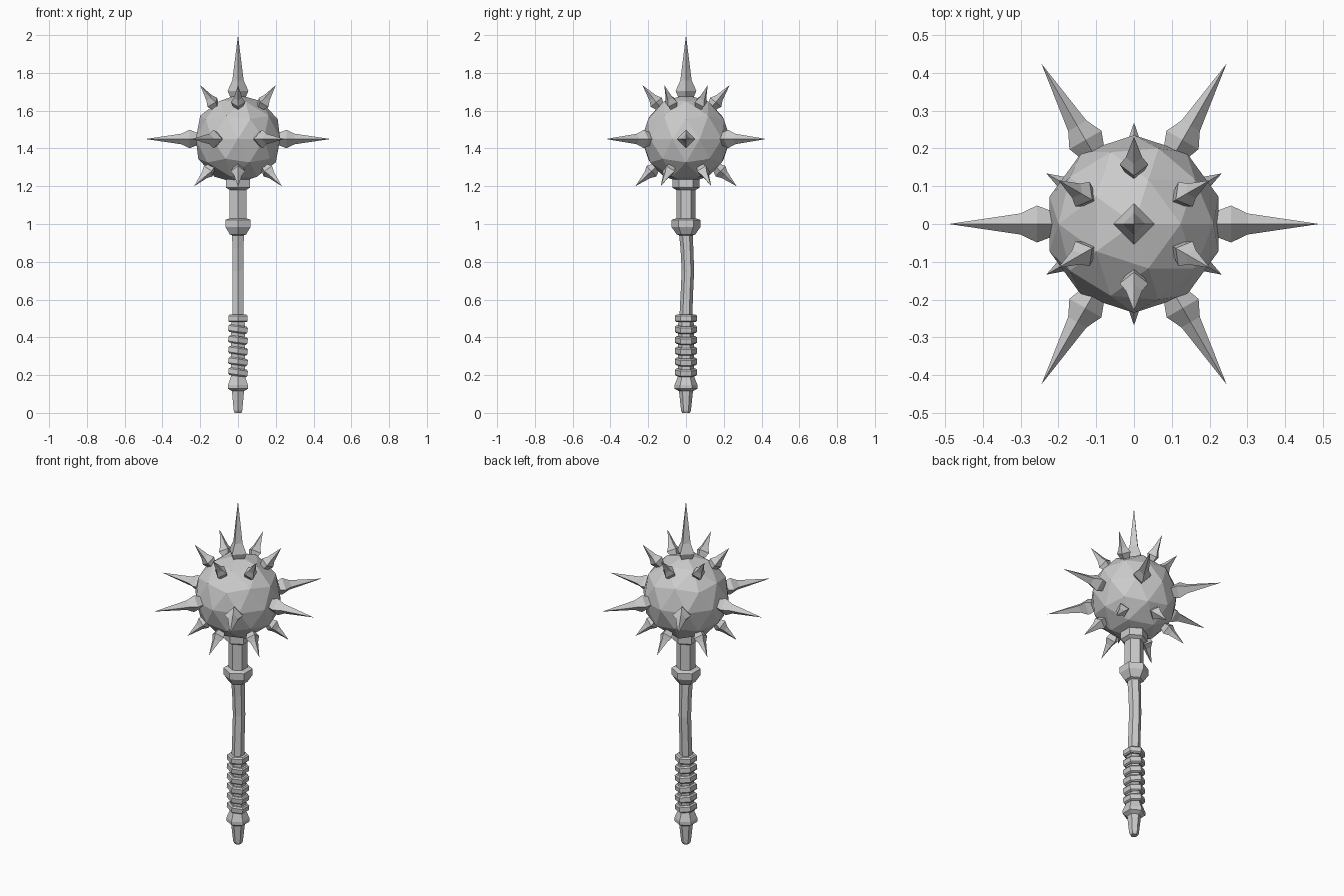
import bpy, bmesh, math
from mathutils import Matrix, Vector

if "Cube" in bpy.data.objects:
    bpy.data.objects.remove(bpy.data.objects["Cube"])

HEAD = Vector((0, 0, 1.45))


def lathe(name, profile, sides, phase=0.0, matrix=Matrix()):
    """Faceted turned solid; profile points are (radius, height[, y shift])."""
    bm = bmesh.new()
    rings = []
    for p in profile:
        r, z = p[0], p[1]
        dy = p[2] if len(p) > 2 else 0
        if r == 0:
            rings.append([bm.verts.new((0, dy, z))])
            continue
        angles = [phase + 2 * math.pi * i / sides for i in range(sides)]
        rings.append([bm.verts.new((r * math.cos(a), r * math.sin(a) + dy, z)) for a in angles])
    for a, b in zip(rings, rings[1:]):
        for i in range(sides):
            j = (i + 1) % sides
            if len(b) == 1:
                bm.faces.new((a[i], a[j], b[0]))
            else:
                bm.faces.new((a[i], a[j], b[j], b[i]))
    for ring in (rings[0], rings[-1]):
        if len(ring) > 2:
            bm.faces.new(ring)
    bmesh.ops.recalc_face_normals(bm, faces=bm.faces)
    bm.transform(matrix)
    mesh = bpy.data.meshes.new(name)
    bm.to_mesh(mesh)
    bm.free()
    obj = bpy.data.objects.new(name, mesh)
    bpy.context.collection.objects.link(obj)
    return obj


def spike(name, profile, azimuth, elevation):
    """Four-sided spike pointing out of the head centre."""
    m = (Matrix.Translation(HEAD) @ Matrix.Rotation(math.radians(azimuth), 4, 'Z')
         @ Matrix.Rotation(math.radians(90 - elevation), 4, 'Y'))
    lathe(name, profile, 4, 0, m)


# Faceted ball head
bpy.ops.mesh.primitive_ico_sphere_add(subdivisions=2, radius=0.235, location=HEAD)
bpy.context.object.name = "head"

# Spikes: one on top, six large around the middle, six small above and below
large = [(0.033, 0.19), (0.033, 0.215), (0.049, 0.257), (0.028, 0.30), (0, 0.49)]
top = [(0.04, 0.19), (0.04, 0.22), (0.055, 0.255), (0.03, 0.31), (0, 0.55)]
small = [(0.025, 0.19), (0.025, 0.22), (0.038, 0.25), (0.022, 0.28), (0, 0.367)]
spike("top_spike", top, 0, 90)
for k in range(6):
    spike(f"large_spike_{k}", large, 60 * k, 0)
    spike(f"upper_spike_{k}", small, 30 + 60 * k, 51)
    spike(f"lower_spike_{k}", small, 30 + 60 * k, -43)

# Hexagonal shaft with a slight bend, pommel, collars and head socket
SIX = math.pi / 6
shaft = [
    (0.02, 0), (0.026, 0.012), (0.037, 0.115), (0.061, 0.128), (0.061, 0.148),
    (0.044, 0.19), (0.042, 0.47), (0.034, 0.52), (0.033, 0.62, 0.004),
    (0.033, 0.75, 0.010), (0.034, 0.87, 0.005), (0.036, 0.94),
    (0.050, 0.945), (0.077, 0.985), (0.077, 1.022), (0.051, 1.03),
    (0.051, 1.18), (0.072, 1.192), (0.072, 1.235), (0.05, 1.26)]
lathe("shaft", shaft, 6, SIX)

# Grip: level top band and tilted wraps
band = [(0.051, -0.02), (0.059, -0.013), (0.059, 0.013), (0.051, 0.02)]
lathe("grip_top_band", band, 6, SIX, Matrix.Translation((0, 0, 0.5)))
for k in range(5):
    m = Matrix.Translation((0, 0, 0.215 + 0.057 * k)) @ Matrix.Rotation(math.radians(8), 4, 'Y')
    lathe(f"grip_wrap_{k}", band, 6, SIX, m)
